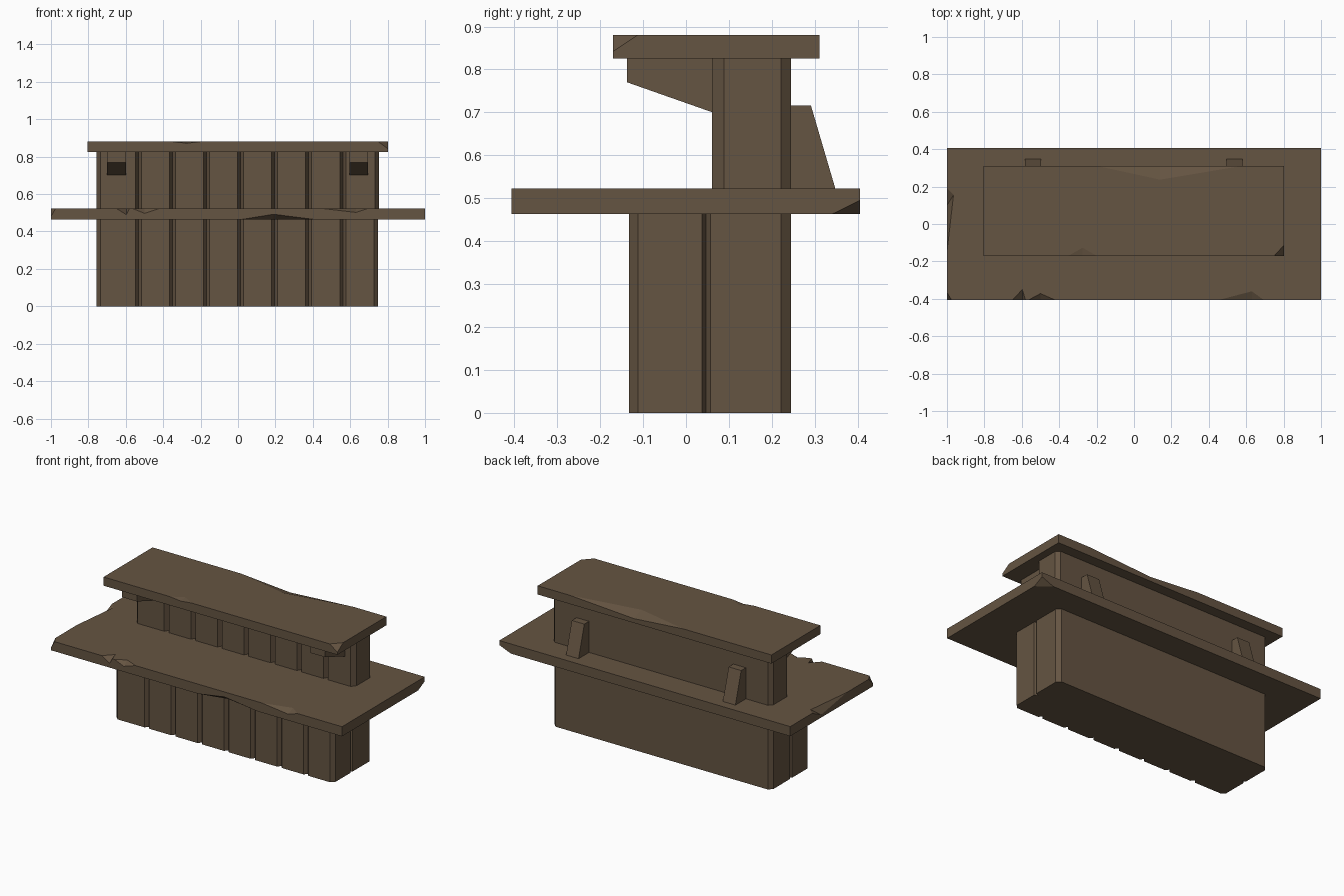
import bpy, bmesh
from mathutils import Vector

if "Cube" in bpy.data.objects:
    bpy.data.objects.remove(bpy.data.objects["Cube"])

wood = bpy.data.materials.new("weathered brown wood")
wood.diffuse_color = (0.13, 0.089, 0.054, 1)
wood.use_nodes = True
wood.node_tree.nodes["Principled BSDF"].inputs["Base Color"].default_value = wood.diffuse_color


def add_object(name, bm):
    bmesh.ops.recalc_face_normals(bm, faces=bm.faces[:])
    me = bpy.data.meshes.new(name)
    bm.to_mesh(me)
    bm.free()
    me.materials.append(wood)
    ob = bpy.data.objects.new(name, me)
    bpy.context.collection.objects.link(ob)
    return ob


def prism(name, pts, offset):
    """Extrude a closed outline of 3D points along an offset."""
    bm = bmesh.new()
    face = bm.faces.new([bm.verts.new(p) for p in pts])
    ext = bmesh.ops.extrude_face_region(bm, geom=[face])
    bmesh.ops.translate(bm, vec=offset,
                        verts=[v for v in ext["geom"] if isinstance(v, bmesh.types.BMVert)])
    return add_object(name, bm)


def box(name, x0, x1, y0, y1, z0, z1):
    return prism(name, [(x0, y0, z0), (x1, y0, z0), (x1, y1, z0), (x0, y1, z0)], (0, 0, z1 - z0))


def chip(ob, kept, lost):
    """Break a chip off: kept points span the cut, lost points lie on the edge."""
    kept = [Vector(p) for p in kept]
    m = sum(kept, Vector()) / len(kept)
    bm = bmesh.new()
    for p in kept + [Vector(p) for p in lost]:
        bm.verts.new(m + (p - m) * 1.4)
    bmesh.ops.convex_hull(bm, input=bm.verts[:])
    cutter = add_object("chip_cutter", bm)
    cutter.hide_render = True
    mod = ob.modifiers.new("chip", "BOOLEAN")
    mod.operation, mod.solver, mod.object = "DIFFERENCE", "EXACT", cutter
    bpy.context.view_layer.update()
    me = bpy.data.meshes.new_from_object(ob.evaluated_get(bpy.context.evaluated_depsgraph_get()))
    ob.modifiers.clear()
    ob.data = me
    bpy.data.objects.remove(cutter)


def plank_wall(name, x0, x1, y0, y1, z0, z1, d, side_groove=None):
    """Wall with V grooves between the front planks and chamfered corners."""
    c = 0.022
    pts = [(x0 + c, y0)]
    for i in range(7):
        g = -0.533 + 0.1822 * i
        pts += [(g - 0.016, y0), (g, y0 + d), (g + 0.016, y0)]
    pts += [(x1 - c, y0), (x1, y0 + d)]
    s = side_groove
    if s is not None:
        pts += [(x1, s - 0.01), (x1 - 0.02, s), (x1, s + 0.01)]
    pts += [(x1, y1 - 0.024), (x1 - c, y1), (x0 + c, y1), (x0, y1 - 0.024)]
    if s is not None:
        pts += [(x0, s + 0.01), (x0 + 0.02, s), (x0, s - 0.01)]
    pts.append((x0, y0 + d))
    return prism(name, [(x, y, z0) for x, y in pts], (0, 0, z1 - z0))


# Plank walls below and above the counter
plank_wall("lower_wall", -0.756, 0.748, -0.133, 0.245, 0, 0.464, 0.021, 0.047)
plank_wall("upper_wall", -0.756, 0.754, 0.06, 0.245, 0.522, 0.827, 0.028)

# Counter slab with chipped edges
ya, yb, za, zb = -0.407, 0.405, 0.463, 0.523
counter = box("counter_slab", -1, 1, ya, yb, za, zb)
for x0, xp, x1, yp, zp in ((-0.65, -0.597, -0.58, -0.35, 0.49),
                           (-0.565, -0.5, -0.42, -0.372, 0.497),
                           (0.45, 0.63, 0.695, -0.36, 0.502)):
    chip(counter, [(xp, yp, zb), (xp, ya, zp)], [(x0, ya, zb), (x1, ya, zb)])
chip(counter, [(0.19, -0.365, za), (0.19, ya, 0.492)], [(0.01, ya, za), (0.42, ya, za)])
chip(counter, [(-0.965, 0.155, zb), (-1, 0.1, 0.48)], [(-1, 0.19, zb), (-1, -0.15, zb)])
chip(counter, [(1, 0.34, za), (1, yb, 0.495), (0.92, yb, za)], [(1, yb, za)])
chip(counter, [(-1, -0.365, zb), (-0.975, ya, zb), (-1, ya, 0.48)], [(-1, ya, zb)])

# Roof board with chipped edges
ya, yb, za, zb = -0.17, 0.311, 0.826, 0.88
roof = box("roof_board", -0.805, 0.802, ya, yb, za, zb)
chip(roof, [(0.14, 0.237, zb), (0.14, yb, 0.853)], [(-0.2, yb, zb), (0.58, yb, zb)])
chip(roof, [(-0.275, -0.127, zb), (-0.275, ya, 0.872)], [(-0.35, ya, zb), (-0.2, ya, zb)])
chip(roof, [(0.75, ya, zb), (0.802, -0.113, zb), (0.802, ya, 0.842)], [(0.802, ya, zb)])

# Front roof brackets and rear braces
for side, xb, xr in (("left", -0.7, -0.583), ("right", 0.595, 0.495)):
    prism("roof_bracket_" + side,
          [(xb, y, z) for y, z in ((-0.137, 0.827), (-0.137, 0.77), (0.062, 0.70),
                                   (0.09, 0.70), (0.09, 0.827))], (0.1, 0, 0))
    prism("rear_brace_" + side,
          [(xr, y, z) for y, z in ((0.244, 0.522), (0.348, 0.522), (0.291, 0.716),
                                   (0.244, 0.716))], (0.086, 0, 0))
